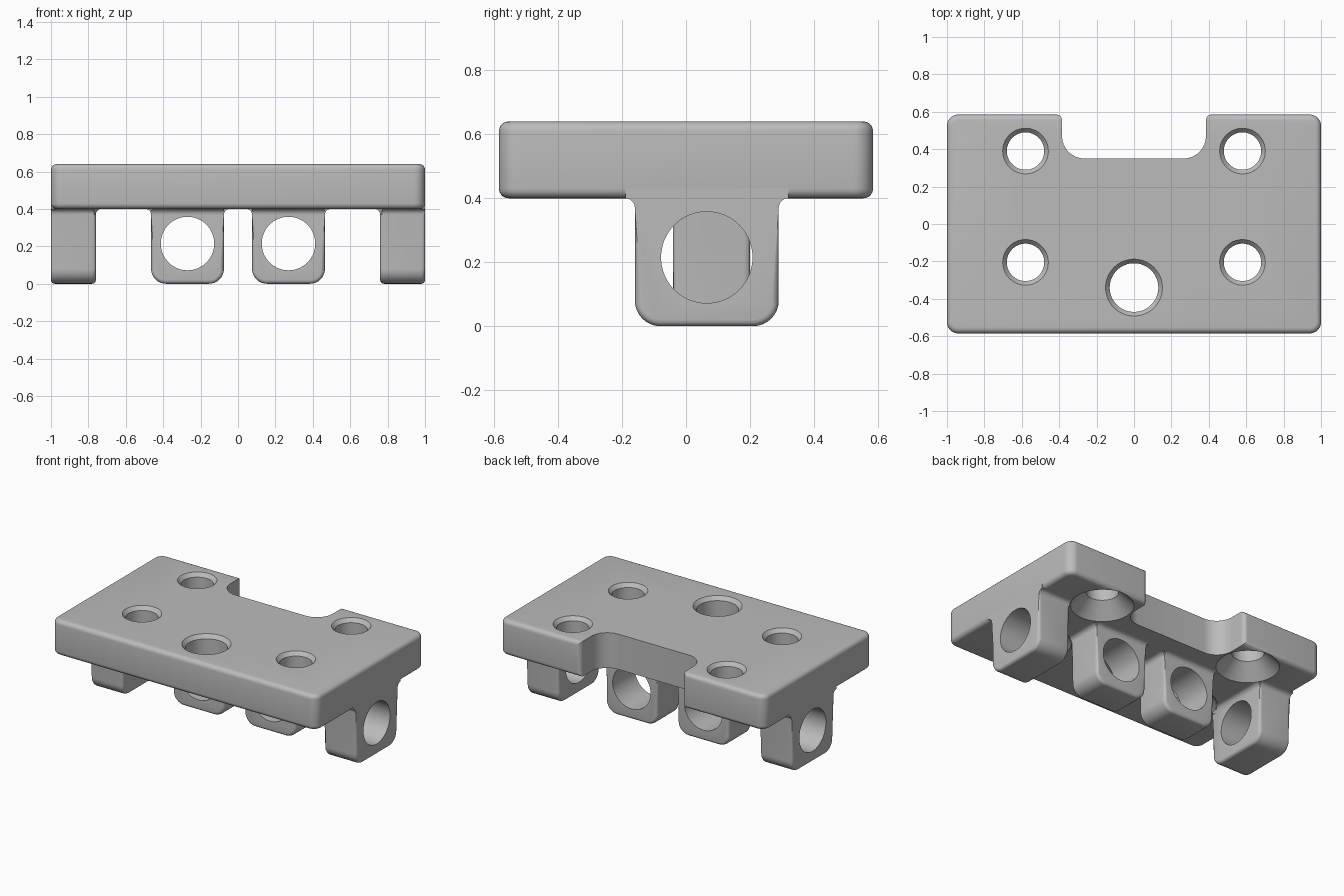
import bpy, bmesh, math
from mathutils import Matrix, Vector

if "Cube" in bpy.data.objects:
    bpy.data.objects.remove(bpy.data.objects["Cube"])

grey = bpy.data.materials.new("plain grey")
grey.use_nodes = True
grey.diffuse_color = (0.5, 0.5, 0.5, 1)
grey.node_tree.nodes["Principled BSDF"].inputs["Base Color"].default_value = (0.5, 0.5, 0.5, 1)

PLATE_Z, TOP_Z = 0.4, 0.64
FILLET = 0.03
# Axis frames: a profile in (u, v) is extruded along w
ALONG_X = Matrix(((0, 0, 1), (1, 0, 0), (0, 1, 0)))
ALONG_Y = Matrix(((1, 0, 0), (0, 0, -1), (0, 1, 0)))
ALONG_Z = Matrix.Identity(3)


def arc(cx, cy, r, start, end, steps=8):
    angles = [math.radians(start + (end - start) * i / steps) for i in range(steps + 1)]
    return [(cx + r * math.cos(a), cy + r * math.sin(a)) for a in angles]


def add_prism(bm, profile, frame, w0, w1):
    rings = [[bm.verts.new(frame @ Vector((u, v, w))) for u, v in profile] for w in (w0, w1)]
    n = len(profile)
    bm.faces.new(rings[0])
    bm.faces.new(rings[1])
    for i in range(n):
        j = (i + 1) % n
        bm.faces.new((rings[0][i], rings[0][j], rings[1][j], rings[1][i]))
    bmesh.ops.recalc_face_normals(bm, faces=bm.faces)


def finish(bm, name):
    mesh = bpy.data.meshes.new(name)
    bm.to_mesh(mesh)
    bm.free()
    mesh.materials.append(grey)
    ob = bpy.data.objects.new(name, mesh)
    bpy.context.collection.objects.link(ob)
    return ob


def prism(name, profile, frame, w0, w1):
    bm = bmesh.new()
    add_prism(bm, profile, frame, w0, w1)
    return finish(bm, name)


def lathe_cutter(name, profile, x, y, sides=64):
    bm = bmesh.new()
    rings = []
    for r, z in profile:
        rings.append([bm.verts.new((x + u, y + v, z))
                      for u, v in arc(0, 0, r, 0, 360, sides)[:-1]])
    for low, high in zip(rings, rings[1:]):
        for i in range(sides):
            j = (i + 1) % sides
            bm.faces.new((low[i], low[j], high[j], high[i]))
    bm.faces.new(rings[0])
    bm.faces.new(rings[-1])
    bmesh.ops.recalc_face_normals(bm, faces=bm.faces)
    return finish(bm, name)


def cut(ob, cutters):
    for c in cutters:
        mod = ob.modifiers.new("cut", 'BOOLEAN')
        mod.operation, mod.solver, mod.object = 'DIFFERENCE', 'EXACT', c
    bpy.context.view_layer.update()
    graph = bpy.context.evaluated_depsgraph_get()
    mesh = bpy.data.meshes.new_from_object(ob.evaluated_get(graph))
    ob.modifiers.clear()
    ob.data = mesh


def lug(name, centre, half, frame, w0, w1, fillet_sides):
    """Hanging block with round lower corners and a flared root."""
    lo, hi, r, f = centre - half, centre + half, 0.08, FILLET
    root = PLATE_Z + 0.05
    profile = (arc(lo + r, r, r, 180, 270) + arc(hi - r, r, r, 270, 360)
               + arc(hi + f, PLATE_Z - f, f, 180, 90, 6) + [(hi + f, root), (lo - f, root)]
               + arc(lo - f, PLATE_Z - f, f, 90, 0, 6))
    bm = bmesh.new()
    add_prism(bm, profile, frame, w0, w1)
    # soften the rim of both end faces
    rim = [e for e in bm.edges
           if any(len(fc.verts) > 4 for fc in e.link_faces)
           and sum(v.co.z for v in e.verts) / 2 < 0.3]
    bmesh.ops.bevel(bm, geom=rim, offset=0.02, segments=4, profile=0.5, affect='EDGES')
    return finish(bm, name)


def root_fillet(name, along, face, sign, a, b):
    """Concave strip where a lug's end face meets the plate."""
    z = PLATE_Z
    profile = ([(face - sign * 0.03, z - FILLET), (face - sign * 0.03, z + 0.01),
                (face + sign * FILLET, z + 0.01)]
               + [(face + sign * FILLET * (1 - math.cos(t)), z - FILLET * (1 - math.sin(t)))
                  for t in [math.pi / 2 * (1 - i / 6) for i in range(7)]])
    return prism(name, profile, along, a, b)


# Plate with rounded corners and edges
outline = []
for sx, sy, start in ((1, 1, 0), (-1, 1, 90), (-1, -1, 180), (1, -1, 270)):
    outline += arc(sx * 0.94, sy * 0.525, 0.06, start, start + 90)
bm = bmesh.new()
add_prism(bm, outline, ALONG_Z, PLATE_Z, TOP_Z)
edges = [e for e in bm.edges if abs(e.verts[0].co.z - e.verts[1].co.z) < 0.01]
bmesh.ops.bevel(bm, geom=edges, offset=0.03, segments=5, profile=0.5, affect='EDGES')
plate = finish(bm, "plate")

# Notch cutter with round inner corners and a slightly flared mouth
right_half = arc(0.265, 0.47, 0.12, 270, 360) + arc(0.415, 0.555, 0.03, 180, 90) + [(0.415, 0.7)]
notch = prism("notch_cutter", right_half + [(-x, y) for x, y in reversed(right_half)],
              ALONG_Z, 0.3, 0.8)

# Screw holes, countersunk from below and chamfered on top
screw_profile = [(0.195, 0.37), (0.195, PLATE_Z), (0.1, 0.495), (0.1, 0.615),
                 (0.122, TOP_Z), (0.122, 0.7)]
screws = [lathe_cutter("screw_cutter", screw_profile, x, y)
          for x in (-0.58, 0.58) for y in (0.39, -0.205)]
centre_hole = lathe_cutter("centre_hole_cutter",
                           [(0.13, 0.3), (0.13, 0.615), (0.152, TOP_Z), (0.152, 0.7)], 0, -0.34)
cut(plate, [notch, centre_hole] + screws)
cutters = [notch, centre_hole] + screws

# Lugs: outer pair bored sideways, inner pair bored front to back
for side, sx in (("left", 1), ("right", -1)):
    cross_bore = prism("bore_cutter", arc(0.065, 0.215, 0.143, 0, 360, 64)[:-1],
                       ALONG_X, sx * 0.7, sx * 1.1)
    long_bore = prism("bore_cutter", arc(sx * 0.27, 0.215, 0.143, 0, 360, 64)[:-1],
                      ALONG_Y, -0.4, 0.3)
    cutters += [cross_bore, long_bore]

    outer = lug(side + "_outer_lug", 0.065, 0.225, ALONG_X, sx * 0.76, sx, 1)
    cut(outer, [cross_bore] + screws)
    strip = root_fillet(side + "_outer_lug_fillet", ALONG_Y, sx * 0.76, -sx, 0.16, -0.29)
    cut(strip, [cross_bore] + screws)

    inner = lug(side + "_inner_lug", sx * 0.27, 0.195, ALONG_Y, -0.2, 0.04, 2)
    cut(inner, [long_bore] + screws)
    for label, face, sign in (("front", -0.04, -1), ("back", 0.2, 1)):
        strip = root_fillet(side + "_inner_lug_" + label + "_fillet", ALONG_X, face, sign,
                            sx * 0.27 - 0.195, sx * 0.27 + 0.195)
        cut(strip, [long_bore] + screws)

for c in cutters:
    bpy.data.objects.remove(c)

# Smooth the rounded surfaces and keep the hard edges
bpy.ops.object.select_all(action='DESELECT')
for ob in bpy.context.collection.objects:
    if ob.type == 'MESH':
        ob.select_set(True)
        bpy.context.view_layer.objects.active = ob
bpy.ops.object.shade_smooth_by_angle(angle=math.radians(30))
